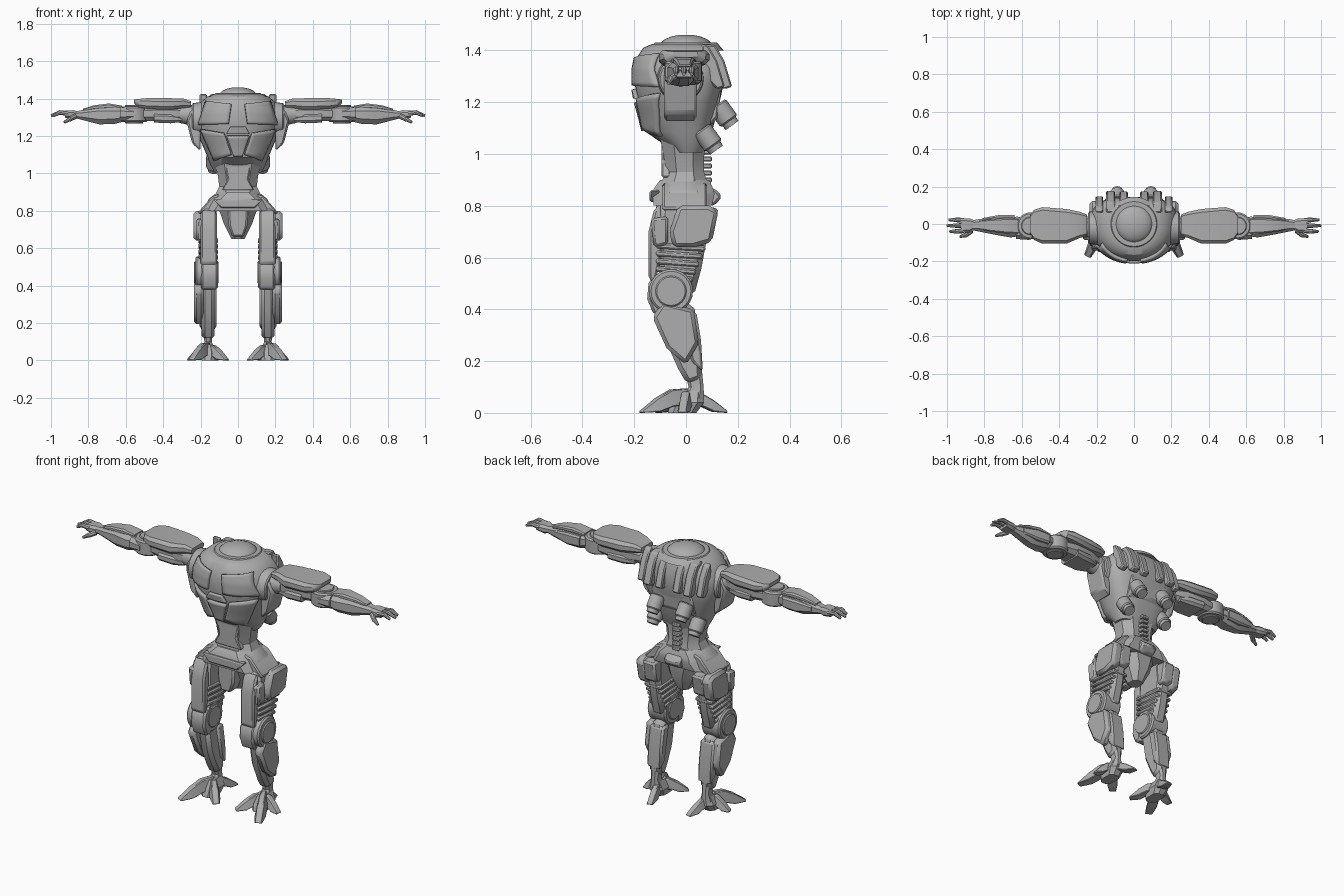
import bpy, bmesh, math
from mathutils import Vector

mat = bpy.data.materials.new("metal_grey")
mat.diffuse_color = (0.42, 0.42, 0.42, 1)


def finish(name, bm, mirror=True, bevel=0, angle=32):
    bmesh.ops.recalc_face_normals(bm, faces=bm.faces)
    me = bpy.data.meshes.new(name)
    bm.to_mesh(me)
    bm.free()
    me.materials.append(mat)
    ob = bpy.data.objects.new(name, me)
    bpy.context.collection.objects.link(ob)
    bpy.ops.object.select_all(action='DESELECT')
    ob.select_set(True)
    bpy.context.view_layer.objects.active = ob
    bpy.ops.object.shade_smooth_by_angle(angle=math.radians(angle))
    if bevel:
        b = ob.modifiers.new("bevel", 'BEVEL')
        b.width, b.segments = bevel, 1
    if mirror:
        ob.modifiers.new("mirror", 'MIRROR')
    return ob


def skin(bm, rings):
    rows = [[bm.verts.new(p) for p in r] for r in rings]
    n = len(rows[0])
    for a, b in zip(rows, rows[1:]):
        for i in range(n):
            j = (i + 1) % n
            bm.faces.new((a[i], a[j], b[j], b[i]))
    bm.faces.new(rows[0])
    bm.faces.new(rows[-1])


def loft(name, axis, secs, mirror=True, c=0.28, bevel=0):
    """Chamfered box sections (t, a0, a1, b0, b1) along x or z."""
    bm = bmesh.new()
    rings = []
    for t, a0, a1, b0, b1 in secs:
        ca = cb = c * min(a1 - a0, b1 - b0)
        pts = [(a0 + ca, b0), (a1 - ca, b0), (a1, b0 + cb), (a1, b1 - cb),
               (a1 - ca, b1), (a0 + ca, b1), (a0, b1 - cb), (a0, b0 + cb)]
        rings.append([(t, a, b) if axis == 'x' else (a, b, t) for a, b in pts])
    skin(bm, rings)
    return finish(name, bm, mirror, bevel)


def prism(name, axis, pts, lo, hi, mirror=True, bevel=0.01):
    """Profile extruded along an axis: x takes (y,z), y takes (x,z), z takes (x,y)."""
    put = {'x': lambda p, t: (t, *p), 'y': lambda p, t: (p[0], t, p[1]),
           'z': lambda p, t: (*p, t)}[axis]
    bm = bmesh.new()
    skin(bm, [[put(p, t) for p in pts] for t in (lo, hi)])
    return finish(name, bm, mirror, bevel)


def tube(name, p0, p1, r0, r1=None, n=24, mirror=True, bevel=0):
    p0, p1 = Vector(p0), Vector(p1)
    q = (p1 - p0).to_track_quat('Z', 'Y')
    ring = lambda p, r: [p + q @ Vector((r * math.cos(k * math.tau / n),
                         r * math.sin(k * math.tau / n), 0)) for k in range(n)]
    bm = bmesh.new()
    skin(bm, [ring(p0, r0), ring(p1, r0 if r1 is None else r1)])
    return finish(name, bm, mirror, bevel)


# Torso shell: height, half width, front reach, back reach
T = [(1.005, .125, .05, .07), (1.04, .145, .09, .085), (1.085, .162, .155, .10),
     (1.14, .185, .168, .115), (1.20, .212, .185, .13), (1.27, .232, .198, .145),
     (1.33, .228, .196, .142), (1.38, .20, .185, .13), (1.41, .165, .165, .12),
     (1.425, .125, .13, .11)]


def spow(v, e):
    return math.copysign(abs(v) ** e, v)


bm = bmesh.new()
rings = []
for z, w, f, b in T:
    ring = []
    for k in range(40):
        u = k * math.tau / 40
        co, s = math.cos(u), math.sin(u)
        e = 2 / (2.1 if s < 0 else 3)
        ring.append((w * spow(co, e), (f if s < 0 else b) * spow(s, e), z))
    rings.append(ring)
skin(bm, rings)
finish("torso", bm, False)


def chest_y(x, z):
    for lo, hi in zip(T, T[1:]):
        if z <= hi[0]:
            k = (z - lo[0]) / (hi[0] - lo[0])
            w, f = (lo[i] + k * (hi[i] - lo[i]) for i in (1, 2))
            return -f * max(0, 1 - (abs(x) / w) ** 2.1) ** (1 / 2.1)
    return 0


def panel(name, a, b, c, d, mirror=True, n=8):
    """Armour plate following the front of the torso."""
    bm = bmesh.new()
    g = []
    for i in range(n + 1):
        for j in range(n + 1):
            u, v = i / n, j / n
            x, z = ((1 - v) * ((1 - u) * a[m] + u * b[m]) + v * ((1 - u) * d[m] + u * c[m])
                    for m in (0, 1))
            g.append(bm.verts.new((x, chest_y(x, z) - .009, z)))
    for i in range(n):
        for j in range(n):
            k = i * (n + 1) + j
            bm.faces.new((g[k], g[k + 1], g[k + n + 2], g[k + n + 1]))
    s = finish(name, bm, mirror).modifiers.new("solid", 'SOLIDIFY')
    s.thickness, s.offset = .016, 0


panel("chest_plate", (.035, 1.37), (.17, 1.385), (.21, 1.26), (.05, 1.265))
panel("rib_plate", (.075, 1.215), (.198, 1.235), (.125, 1.07), (.035, 1.10))
panel("belly_plate", (-.06, 1.20), (.06, 1.20), (.022, 1.09), (-.022, 1.09), False)
panel("sternum_plate", (-.04, 1.25), (.04, 1.25), (.06, 1.215), (-.06, 1.215), False)

# Head dome and collar ring
bm = bmesh.new()
skin(bm, [[(r * math.cos(k * math.tau / 32), r * math.sin(k * math.tau / 32), z)
           for k in range(32)]
          for r, z in ((.103, 1.41), (.098, 1.428), (.082, 1.443), (.056, 1.454), (.025, 1.46))])
finish("head_dome", bm, False)
tube("collar_ring", (0, 0, 1.40), (0, 0, 1.43), .145, .12, 32, False)

# Back fins and exhaust pods
for x, w, y in ((.055, .022, .165), (.125, .024, .168), (.185, .02, .14)):
    prism("back_fin", 'x', [(.06, 1.425), (y - .055, 1.42), (y - .02, 1.36), (y + .01, 1.26),
                            (y - .02, 1.25), (.07, 1.30)], x - w, x + w, bevel=.006)
prism("back_plate", 'x', [(.06, 1.27), (.135, 1.25), (.125, 1.14), (.07, 1.09)], -.13, .13, False)
for x, y, z in ((.09, .12, 1.19), (.13, .06, 1.095)):
    d = Vector((0, .058, -.08))
    p = Vector((x, y, z))
    tube("exhaust_pod", p, p + d * .8, .04, bevel=.006)
    tube("exhaust_nozzle", p + d * .7, p + d, .033, .03)

# Waist, spine and belt
loft("waist", 'z', [(1.06, -.125, .125, -.10, .08), (.99, -.108, .108, -.085, .07),
                    (.93, -.10, .10, -.078, .07), (.88, -.125, .125, -.10, .085)], False)
prism("abdomen_plate", 'y', [(-.07, 1.05), (.07, 1.05), (.055, .97), (.085, .91), (-.085, .91),
                             (-.055, .97)], -.095, -.06, False, .006)
for i in range(6):
    z = .89 + i * .027
    prism("spine_disc", 'z', [(-.028, .05), (.028, .05), (.022, .1), (-.022, .1)],
          z, z + .019, False, .004)
loft("hip_belt", 'z', [(.90, -.11, .11, -.10, .09), (.865, -.155, .155, -.125, .105),
                       (.845, -.165, .165, -.13, .11), (.80, -.19, .19, -.125, .10)], False)
prism("hip_flare", 'y', [(.10, .89), (.14, .875), (.215, .79), (.205, .78), (.10, .82)], -.09, .08)
prism("front_belt", 'y', [(-.13, .86), (.13, .86), (.09, .815), (-.09, .815)], -.14, -.10, False, .006)
prism("tail_plate", 'x', [(.08, .87), (.115, .865), (.14, .835), (.11, .80), (.07, .80)], -.05, .05, False)

# Pelvis and crotch guard
loft("pelvis", 'z', [(.83, -.11, .11, -.10, .09), (.73, -.075, .075, -.075, .085),
                     (.65, -.035, .035, -.03, .05)], False)
prism("crotch_guard", 'y', [(-.055, .82), (.055, .82), (.05, .72), (.03, .66), (-.03, .66),
                            (-.05, .72)], -.115, -.04, False)

# Thigh
prism("thigh", 'x', [(-.10, .82), (.07, .82), (.085, .70), (.06, .56), (.03, .45), (-.09, .45),
                     (-.11, .6)], .115, .20, bevel=.022)
prism("thigh_front_plate", 'x', [(-.10, .81), (-.125, .78), (-.145, .70), (-.145, .52),
                                 (-.12, .50), (-.09, .62)], .113, .20)
prism("thigh_side_plate", 'x', [(-.135, .75), (-.07, .76), (-.07, .65), (-.125, .64)], .17, .222)
prism("hip_side_plate", 'x', [(-.03, .80), (.09, .80), (.125, .78), (.10, .66), (.03, .64),
                              (-.05, .64), (-.065, .70)], .175, .238, bevel=.015)
prism("thigh_rear_plate", 'x', [(.05, .80), (.125, .79), (.105, .68), (.06, .66)], .115, .19)
for i in range(5):
    z = .635 - i * .03
    prism("thigh_band", 'x', [(-.115, z + .022), (.075 - i * .012, z + .01),
                              (.075 - i * .012, z - .012), (-.115, z)], .108, .212, bevel=.006)

# Knee
tube("knee_joint", (.112, -.058, .47), (.228, -.058, .47), .085, bevel=.008)
tube("knee_cap_disc", (.105, -.058, .47), (.236, -.058, .47), .06, bevel=.005)
prism("knee_guard", 'x', [(-.125, .53), (-.145, .50), (-.15, .44), (-.125, .38), (-.08, .38),
                          (-.08, .53)], .108, .198)

# Shin
prism("shin", 'x', [(-.10, .42), (.03, .42), (.045, .33), (.06, .22), (.062, .13), (.005, .11),
                    (-.03, .17), (-.07, .26)], .125, .195, bevel=.018)
prism("shin_outer_plate", 'x', [(-.09, .43), (.03, .40), (.05, .27), (0, .185), (-.075, .25),
                                (-.13, .37)], .185, .235, bevel=.014)
prism("calf_plate", 'x', [(-.02, .40), (.04, .39), (.058, .28), (.065, .16), (.02, .20)], .115, .205)
loft("ankle", 'z', [(.16, .135, .185, -.005, .062), (.10, .14, .18, .01, .068),
                    (.05, .125, .195, -.02, .07)])

# Foot with splayed toes
loft("foot_base", 'z', [(.085, .135, .185, -.03, .06), (.04, .115, .205, -.06, .07),
                        (.0, .125, .195, -.07, .04)])


def toe(name, tip, w, h):
    tip = Vector((*tip, 0))
    root = Vector((.16, .005, 0))
    d = (tip - root).normalized()
    s = Vector((-d.y, d.x, 0))
    up = Vector((0, 0, 1))
    length = (tip - root).length
    bm = bmesh.new()
    rings = []
    for t, k, lo, hi in ((0, .8, .03, h), (.35, 1, .025, h * .95), (.65, 1, .004, h * .62), (1, .75, 0, .008)):
        c = root + d * length * t
        rings.append([c + s * w * k + up * lo, c - s * w * k + up * lo,
                      c - s * w * k * .55 + up * hi, c + s * w * k * .55 + up * hi])
    skin(bm, rings)
    finish(name, bm, bevel=.004)


toe("front_toe", (.25, -.175), .03, .095)
toe("outer_toe", (.27, -.015), .026, .085)
toe("inner_toe", (.06, -.11), .028, .085)
toe("heel_toe", (.12, .158), .026, .08)

# Shoulder
tube("shoulder_socket", (.17, -.02, 1.29), (.245, -.02, 1.29), .095, .085, bevel=.006)
tube("shoulder_joint", (.22, -.02, 1.31), (.31, -.02, 1.315), .06, .045)
prism("shoulder_bracket", 'y', [(.20, 1.34), (.25, 1.34), (.275, 1.28), (.245, 1.16), (.20, 1.12)],
      -.085, .04)

# Upper arm
loft("upper_arm", 'x', [(.27, -.05, .03, 1.285, 1.35), (.34, -.07, .05, 1.275, 1.365),
                        (.46, -.07, .06, 1.28, 1.36), (.56, -.05, .045, 1.285, 1.35)])
loft("shoulder_plate", 'x', [(.25, -.06, .05, 1.355, 1.385), (.29, -.075, .065, 1.35, 1.40),
                             (.36, -.105, .08, 1.34, 1.402), (.49, -.105, .09, 1.345, 1.402),
                             (.535, -.085, .075, 1.355, 1.398), (.555, -.05, .045, 1.375, 1.395)])
loft("arm_under_plate", 'x', [(.30, -.06, .04, 1.275, 1.30), (.36, -.08, .06, 1.268, 1.32),
                              (.45, -.08, .065, 1.272, 1.32)])

# Elbow
tube("elbow_joint", (.555, -.01, 1.275), (.555, -.01, 1.358), .072, bevel=.008)
tube("elbow_disc", (.555, -.01, 1.266), (.555, -.01, 1.366), .048, bevel=.004)
loft("elbow_cuff", 'x', [(.56, -.085, .03, 1.29, 1.345), (.63, -.08, .04, 1.28, 1.355)])

# Forearm
loft("forearm", 'x', [(.58, -.06, .035, 1.285, 1.35), (.66, -.072, .04, 1.265, 1.36),
                      (.74, -.058, .034, 1.262, 1.36), (.83, -.04, .026, 1.285, 1.34),
                      (.87, -.032, .018, 1.295, 1.33)])
loft("forearm_top_plate", 'x', [(.62, -.05, .03, 1.345, 1.362), (.69, -.05, .032, 1.345, 1.374),
                                (.77, -.04, .025, 1.34, 1.364), (.83, -.028, .018, 1.33, 1.345)])
loft("forearm_rear_plate", 'x', [(.64, .015, .048, 1.285, 1.345), (.72, .015, .048, 1.28, 1.345),
                                 (.81, .01, .032, 1.295, 1.33)])

# Hand
loft("palm", 'x', [(.85, -.028, .018, 1.298, 1.33), (.88, -.045, .03, 1.29, 1.338),
                   (.925, -.045, .03, 1.298, 1.335)])
for y, tip in ((-.036, .985), (-.008, 1.0), (.02, .99)):
    tube("finger_base", (.91, y, 1.32), (.955, y * 1.1, 1.326), .013, .012, 8)
    tube("finger_tip", (.95, y * 1.1, 1.327), (tip, y * 1.1, 1.308), .012, .007, 8)
tube("thumb_base", (.87, -.035, 1.305), (.90, -.06, 1.29), .015, .013, 8)
tube("thumb_tip", (.897, -.058, 1.292), (.93, -.068, 1.273), .013, .007, 8)
